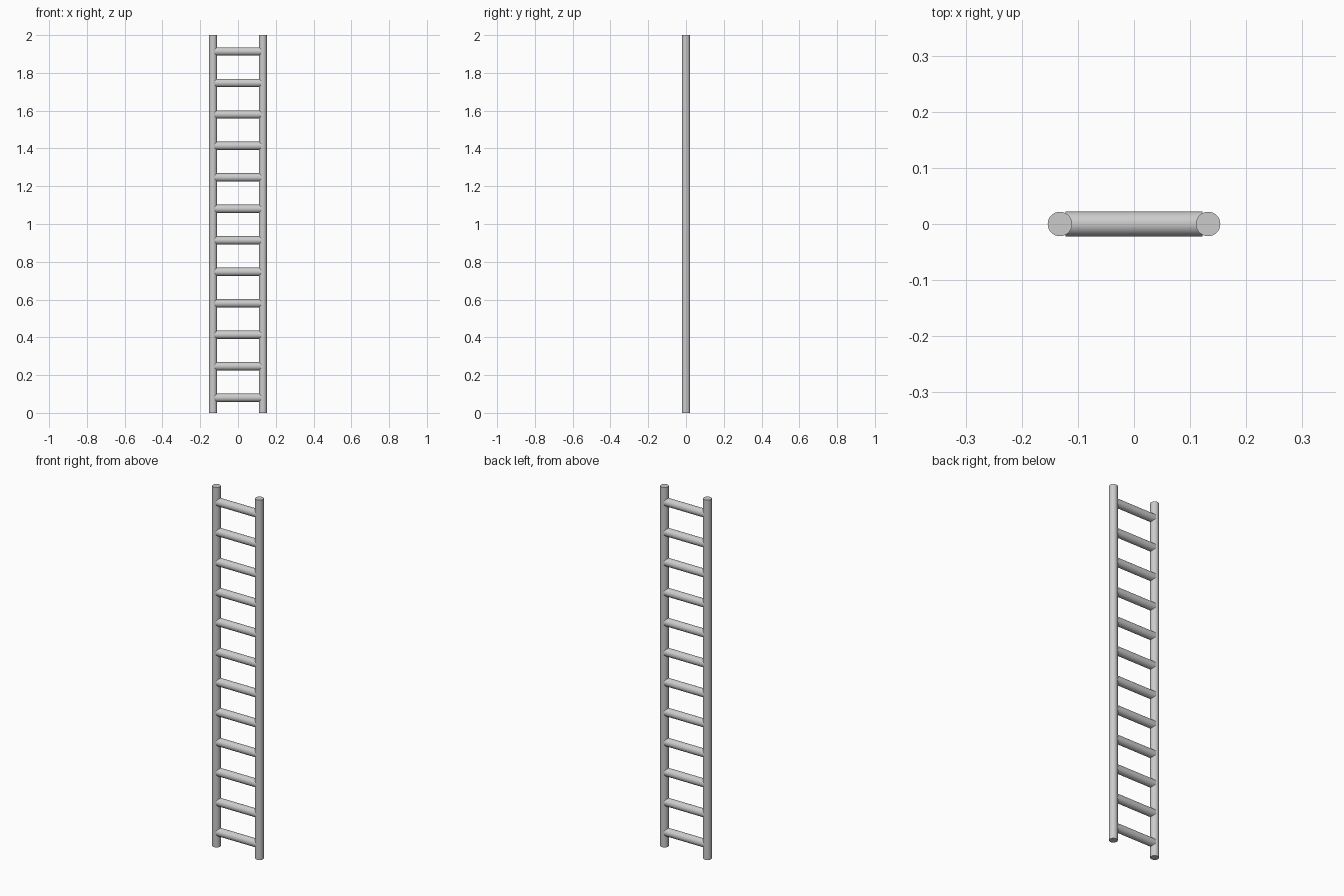
import bpy
import math

if "Cube" in bpy.data.objects:
    bpy.data.objects.remove(bpy.data.objects["Cube"])

RAIL_X = 0.132
RAIL_R = 0.0218
RUNG_R = 0.0222
RUNG_HALF = 0.122
RUNGS = 12


def rod(name, radius, length, location, rotation=(0, 0, 0)):
    bpy.ops.mesh.primitive_cylinder_add(vertices=32, radius=radius, depth=length,
                                        location=location, rotation=rotation)
    obj = bpy.context.object
    obj.name = name
    bpy.ops.object.shade_smooth_by_angle(angle=math.radians(30))
    return obj


# Upright side rails
for side, name in ((-1, "left_rail"), (1, "right_rail")):
    rod(name, RAIL_R, 2.0, (side * RAIL_X, 0, 1.0))

# Evenly spaced rungs, ends sunk into the rails
for i in range(RUNGS):
    rod(f"rung_{i + 1}", RUNG_R, 2 * RUNG_HALF, (0, 0, 0.08 + i / 6),
        (0, math.pi / 2, 0))
